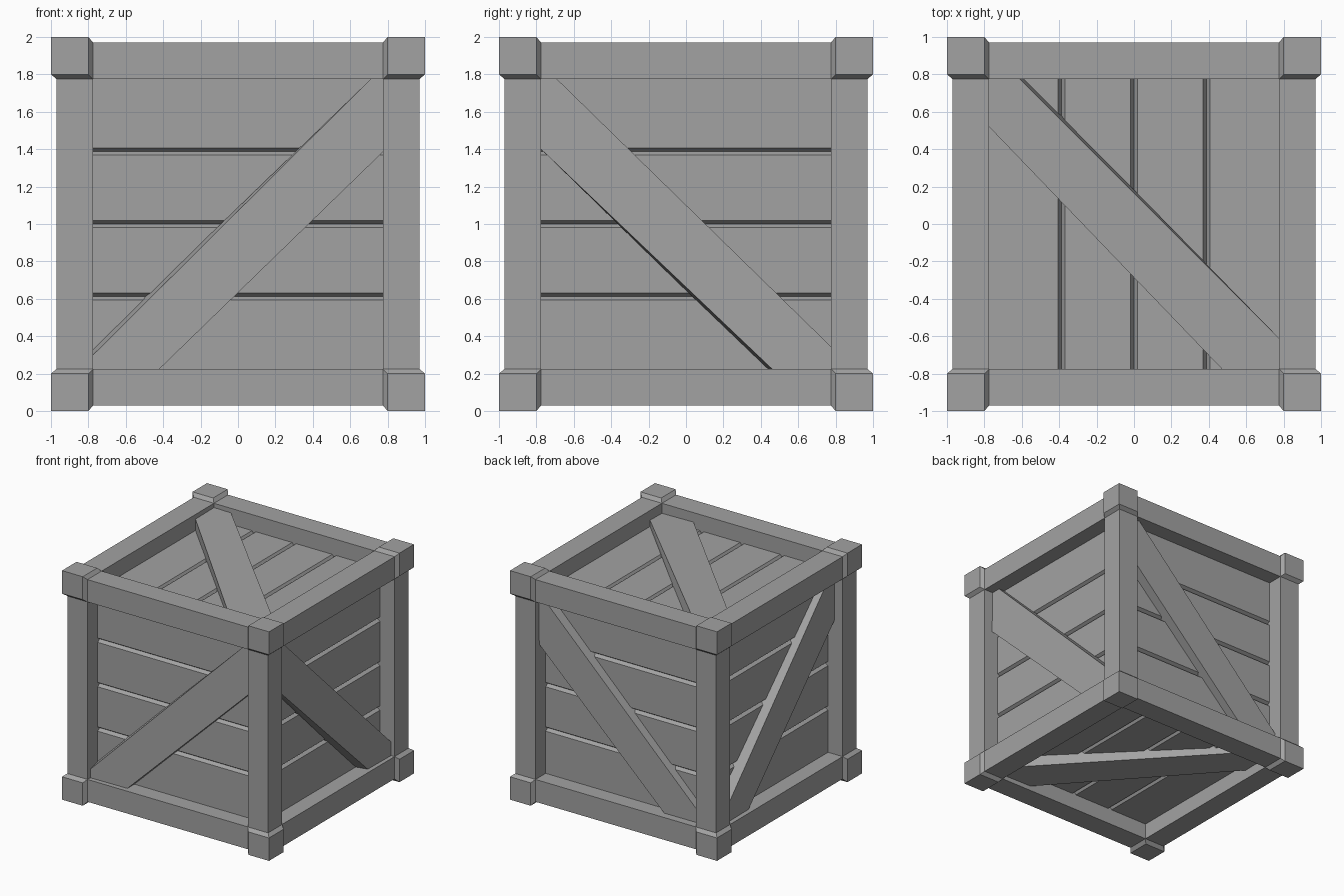
import bpy, bmesh
from mathutils import Vector

if "Cube" in bpy.data.objects:
    bpy.data.objects.remove(bpy.data.objects["Cube"])

IN, OUT = 0.775, 0.97      # inner and outer limits of the frame beams
PANEL = 0.83               # plank surface distance from the crate centre

# Mid grey paint for the whole crate
grey = bpy.data.materials.new("grey_wood")
grey.diffuse_color = (0.365, 0.365, 0.365, 1)
grey.use_nodes = True
grey.node_tree.nodes["Principled BSDF"].inputs["Base Color"].default_value = grey.diffuse_color

# Face frames: (u, v, distance outward) -> world position
FACES = {
    "front":  lambda u, v, d: (u, -d, 1 + v),
    "back":   lambda u, v, d: (u, d, 1 + v),
    "right":  lambda u, v, d: (d, u, 1 + v),
    "left":   lambda u, v, d: (-d, u, 1 + v),
    "top":    lambda u, v, d: (u, v, 1 + d),
    "bottom": lambda u, v, d: (u, v, 1 - d),
}


def solid(name, points):
    """Flat-faced convex solid around the points."""
    bm = bmesh.new()
    for p in points:
        bm.verts.new(p)
    bmesh.ops.convex_hull(bm, input=bm.verts[:])
    loose = [v for v in bm.verts if not v.link_faces]
    bmesh.ops.delete(bm, geom=loose, context='VERTS')
    bmesh.ops.dissolve_limit(bm, angle_limit=0.005, verts=bm.verts[:], edges=bm.edges[:])
    bmesh.ops.recalc_face_normals(bm, faces=bm.faces[:])
    me = bpy.data.meshes.new(name)
    bm.to_mesh(me)
    bm.free()
    me.materials.append(grey)
    ob = bpy.data.objects.new(name, me)
    bpy.context.collection.objects.link(ob)
    return ob


def box_points(xs, ys, zs):
    return [(x, y, z) for x in xs for y in ys for z in zs]


# Corner blocks: cubes with sloped collars running down to the beams
block = box_points((0.8, 1), (0.8, 1), (0.8, 1))
block += box_points((IN,), (IN, OUT), (IN, OUT))
block += box_points((IN, OUT), (IN,), (IN, OUT))
block += box_points((IN, OUT), (IN, OUT), (IN,))
for sx in (-1, 1):
    for sy in (-1, 1):
        for sz in (-1, 1):
            solid("corner_block", [(sx * x, sy * y, 1 + sz * z) for x, y, z in block])

# Frame beams along all twelve edges
for a in (-1, 1):
    for b in (-1, 1):
        ra, rb, run = (a * IN, a * OUT), (b * IN, b * OUT), (-IN, IN)
        for name, spans in (("beam_x", (run, ra, rb)), ("beam_y", (ra, run, rb)),
                            ("post", (ra, rb, run))):
            solid(name, [(x, y, z + 1) for x, y, z in box_points(*spans)])

# Planks: four per face, meeting in V grooves; outer edges tuck behind the frame
CUTS = (-0.80, -0.388, 0.0, 0.388, 0.80)
for face, at in FACES.items():
    upright = face in ("top", "bottom")
    for lo, hi in zip(CUTS, CUTS[1:]):
        profile = [(lo, 0.77), (lo, PANEL - 0.03), (lo + 0.019, PANEL),
                   (hi - 0.019, PANEL), (hi, PANEL - 0.03), (hi, 0.77)]
        pts = []
        for s in (-0.79, 0.79):
            for w, d in profile:
                pts.append(at(w, s, d) if upright else at(s, w, d))
        solid(face + "_plank", pts)


def brace(face, outline, base, d_first, d_last):
    """Diagonal board whose height runs from d_first to d_last along it."""
    at = FACES[face]
    start, end = Vector(outline[0]), Vector(outline[1])
    run = end - start
    pts = [at(u, v, 0.79) for u, v in base]
    for p in outline:
        t = (Vector(p) - start).dot(run) / run.length_squared
        pts.append(at(p[0], p[1], d_first + (d_last - d_first) * t))
    solid(face + "_brace", pts)


# Outlines: upper edge, end corner, lower edge, end corner
rising = [(0.71, IN), (-IN, -0.70), (-IN, -IN), (-0.42, -IN), (IN, 0.385), (IN, IN)]
falling = [(-0.69, IN), (IN, -0.655), (IN, -IN), (0.46, -IN), (-IN, 0.40), (-IN, IN)]
flat = [(-0.61, IN), (IN, -0.61), (IN, -IN), (0.47, -IN), (-IN, 0.52), (-IN, IN)]


def leaned(outline, index, point):
    """Base outline with one corner leaning out."""
    return [point if i == index else p for i, p in enumerate(outline)]


brace("front", rising, leaned(rising, 1, (-IN, -0.66)), 0.885, 0.93)
brace("back", rising, rising, 0.92, 0.90)
brace("right", falling, leaned(falling, 3, (0.43, -IN)), 0.885, 0.935)
brace("left", falling, falling, 0.89, 0.93)
brace("top", flat, leaned(flat, 0, (-0.58, IN)), 0.93, 0.885)
brace("bottom", flat, flat, 0.885, 0.93)
